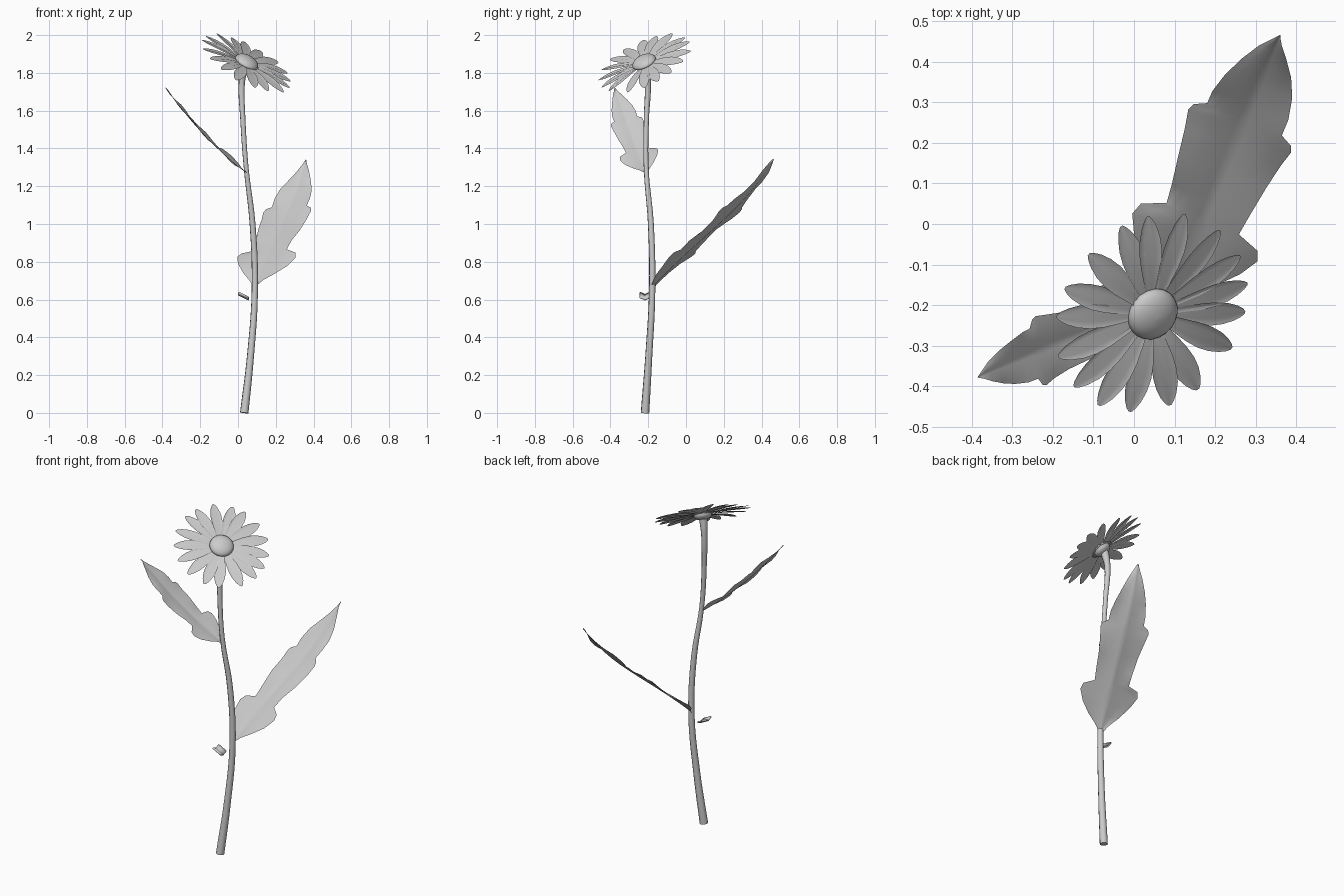
import bpy, math, random
from mathutils import Vector, Matrix

random.seed(4)
if "Cube" in bpy.data.objects:
    bpy.data.objects.remove(bpy.data.objects["Cube"])

grey = bpy.data.materials.new("plain grey")
grey.use_nodes = True
grey.diffuse_color = (0.6, 0.6, 0.6, 1)
grey.node_tree.nodes["Principled BSDF"].inputs["Base Color"].default_value = (0.6, 0.6, 0.6, 1)

UP = Vector((0, 0, 1))
HEAD = Vector((0.043, -0.219, 1.85))
FACING = Vector((0.44, -0.38, 0.81)).normalized()
HEAD_FRAME = Matrix.Translation(HEAD) @ UP.rotation_difference(FACING).to_matrix().to_4x4()


def make_object(name, verts, faces, matrix=None):
    mesh = bpy.data.meshes.new(name)
    mesh.from_pydata([tuple(v) for v in verts], [], faces)
    if matrix:
        mesh.transform(matrix)
    mesh.materials.append(grey)
    mesh.polygons.foreach_set("use_smooth", [True] * len(mesh.polygons))
    mesh.update()
    obj = bpy.data.objects.new(name, mesh)
    bpy.context.collection.objects.link(obj)
    return obj


def grid_faces(rows, cols, start=0, wrap=False):
    faces = []
    for r in range(rows - 1):
        for c in range(cols if wrap else cols - 1):
            a, b = start + r * cols + c, start + r * cols + (c + 1) % cols
            faces.append((a, b, b + cols, a + cols))
    return faces


def lathe(name, profile, sides, matrix):
    verts = [(r * math.cos(math.tau * i / sides), r * math.sin(math.tau * i / sides), z)
             for r, z in profile for i in range(sides)]
    return make_object(name, verts, grid_faces(len(profile), sides, wrap=True), matrix)


# Stem: a swept curve that thickens towards the root and under the flower
curve = bpy.data.curves.new("stem", "CURVE")
curve.dimensions = "3D"
curve.bevel_depth = 1
curve.bevel_resolution = 2
curve.resolution_u = 5
curve.use_fill_caps = True
path = [(0.033, -0.217, 0, 0.023), (0.066, -0.197, 0.3, 0.019), (0.089, -0.179, 0.65, 0.017),
        (0.077, -0.186, 1.0, 0.016), (0.043, -0.211, 1.3, 0.013), (0.026, -0.21, 1.55, 0.014),
        (0.02, -0.202, 1.75, 0.017), (0.032, -0.211, 1.835, 0.024)]
spline = curve.splines.new("BEZIER")
spline.bezier_points.add(len(path) - 1)
for point, (x, y, z, radius) in zip(spline.bezier_points, path):
    point.co = (x, y, z)
    point.radius = radius
    point.handle_left_type = point.handle_right_type = "AUTO"
curve.materials.append(grey)
stem = bpy.data.objects.new("stem", curve)
bpy.context.collection.objects.link(stem)

# Leaves: a lobed outline (distance along, half width) around a sagging, folded midrib
OUTLINE = [(0, 0.012), (0.04, 0.04), (0.09, 0.088), (0.16, 0.138), (0.225, 0.165), (0.262, 0.155),
           (0.29, 0.097), (0.36, 0.103), (0.46, 0.115), (0.55, 0.127), (0.61, 0.137), (0.635, 0.13),
           (0.655, 0.1), (0.71, 0.1), (0.78, 0.088), (0.85, 0.066), (0.92, 0.038), (0.97, 0.014),
           (1, 0.002)]


def leaf(name, base, tip, side, scale, sag, sag_shift):
    base, tip, side = Vector(base), Vector(tip), Vector(side).normalized()
    axis = tip - base
    normal = side.cross(axis).normalized()
    if normal.z < 0:
        normal = -normal
    verts = []
    steps = [-1, -0.75, -0.45, -0.12, 0, 0.12, 0.45, 0.75, 1]
    for t, width in OUTLINE:
        sway = -sag * math.sin(math.pi * t ** sag_shift)
        for s in steps:
            lift = 0.22 * width * abs(s) * (1 - 0.6 * abs(s))
            ripple = 0.008 * s * s * math.sin(t * 20 + s)
            verts.append(base + axis * t + side * (s * width * scale)
                         + normal * (sway + (lift + ripple) * scale))
    return make_object(name, verts, grid_faces(len(OUTLINE), len(steps)))


leaf("large_leaf", (0.09, -0.175, 0.67), (0.36, 0.465, 1.34), (0.93, -0.36, 0), 1.0, 0.032, 1.8)
leaf("small_leaf", (0.045, -0.212, 1.27), (-0.385, -0.377, 1.72), (0.12, -0.96, -0.25), 0.64, 0.024, 0.9)

# Leaf bud: a small creased flap beside the stem
flap_verts = []
for end in (Vector((0.056, -0.217, 0.605)), Vector((0.003, -0.217, 0.632))):
    for across, rise in ((-0.028, 0.006), (-0.013, 0), (0, -0.006), (0.013, 0), (0.028, 0.006)):
        flap_verts.append(end + Vector((0, across, rise)))
flap = make_object("leaf_bud", flap_verts, grid_faces(2, 5))
thick = flap.modifiers.new("thickness", "SOLIDIFY")
thick.thickness = 0.008
thick.offset = 0

# Petals: an uneven ring of nearly flat, blunt blades, by compass heading in degrees
HEADINGS = [109, 92, 71, 51, 33, 17, 0, -24, -59, -79, -102, -120, -137, -155, -178, 164, 137]
PETAL = [(0.03, 0.012), (0.08, 0.02), (0.13, 0.029), (0.17, 0.032), (0.205, 0.029),
         (0.235, 0.021), (0.254, 0.012), (0.264, 0.004)]
verts, faces = [], []
for heading in HEADINGS:
    out = Vector((math.cos(math.radians(heading)), math.sin(math.radians(heading)), 0))
    out.z = -out.dot(FACING) / FACING.z
    out.normalize()
    across = FACING.cross(out)
    tilt = random.uniform(-0.006, 0.006)
    twist = random.uniform(0.06, 0.16)
    start = len(verts)
    for r, w in PETAL:
        for s in (-1, -0.5, 0, 0.5, 1):
            height = 0.007 * math.sin(math.pi * r / 0.264) + tilt * r / 0.264
            height += 0.08 * w * math.cos(s * math.tau) + s * w * twist
            verts.append(HEAD + out * r + across * (s * w) + FACING * height)
    faces += grid_faces(len(PETAL), 5, start)
make_object("petals", verts, faces)

# Flower centre dome and the cup beneath the petals
dome = [(0.067 * math.cos(a), 0.006 + 0.034 * math.sin(a))
        for a in [math.pi / 2 * k / 6 for k in range(6)] + [1.569]]
lathe("flower_centre", [(0.055, 0.0)] + dome, 20, HEAD_FRAME)
lathe("flower_cup", [(0.02, -0.026), (0.036, -0.02), (0.048, -0.009), (0.05, 0.003)], 16, HEAD_FRAME)
